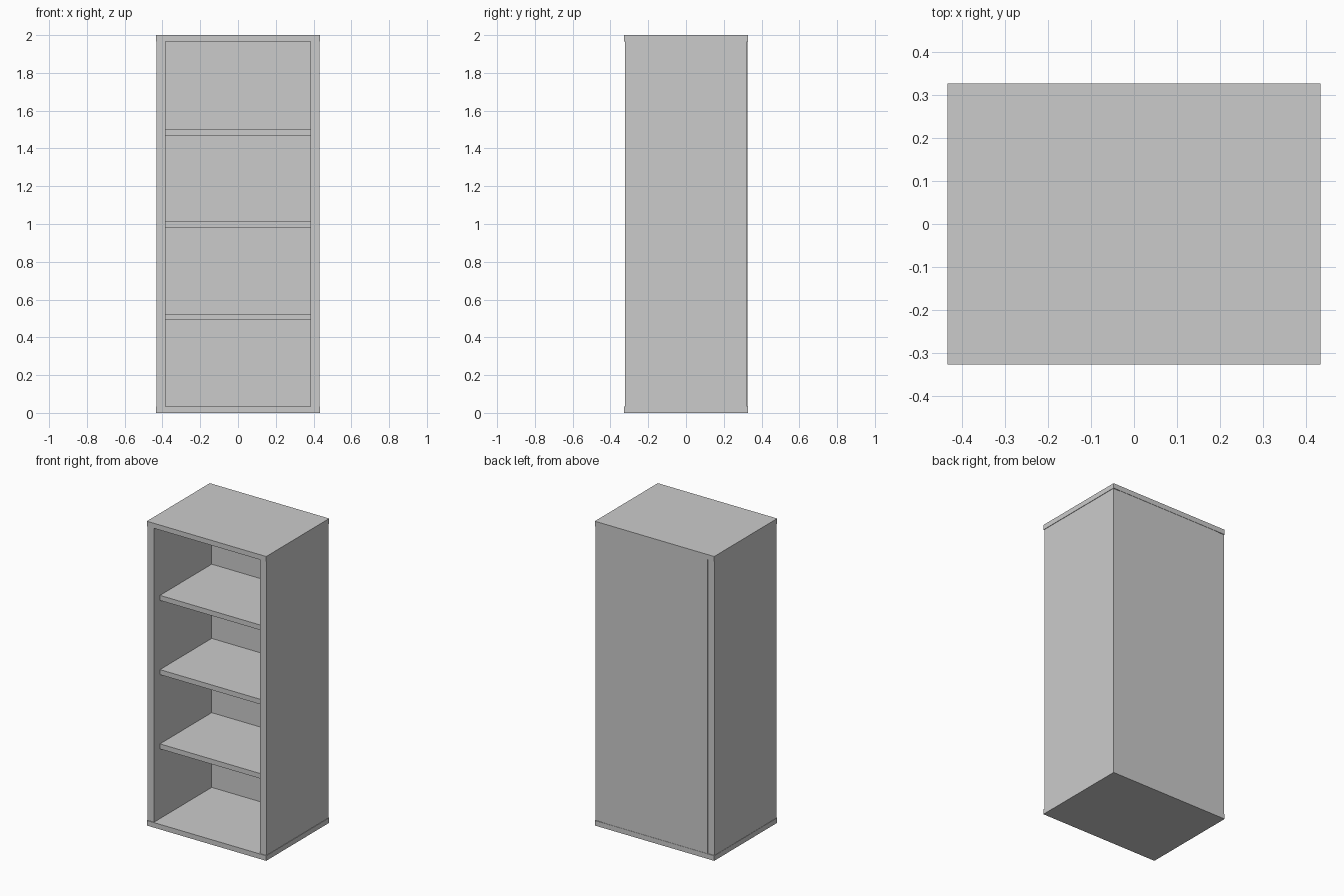
import bpy

if "Cube" in bpy.data.objects:
    bpy.data.objects.remove(bpy.data.objects["Cube"])

W, D, H = 0.434, 0.327, 2.0   # half width, half depth, height
T = 0.033                     # thickness of the horizontal boards
IN = 0.385                    # half width of the interior
BACK = 0.277                  # inner face of the back panel


def board(name, x0, x1, y0, y1, z0, z1):
    """Box-shaped board given by its extents."""
    bpy.ops.mesh.primitive_cube_add(
        size=1, location=((x0 + x1) / 2, (y0 + y1) / 2, (z0 + z1) / 2))
    ob = bpy.context.object
    ob.name = name
    ob.scale = (x1 - x0, y1 - y0, z1 - z0)
    bpy.ops.object.transform_apply(location=False, rotation=False, scale=True)
    return ob


# top and bottom boards, overhanging the carcass very slightly
board("bottom_board", -W, W, -D, D, 0, T)
board("top_board", -W, W, -D, D, H - T, H)

# side panels
board("left_side_panel", -0.432, -IN, -0.322, 0.322, T, H - T)
board("right_side_panel", IN, 0.431, -0.322, 0.322, T, H - T)

# back panel, set between the sides and a hair proud of them
board("back_panel", -IN, IN, BACK, 0.325, T, H - T)

# three shelves, set back from the front edge
for i in range(3):
    z = 0.491 + i * 0.488
    board(f"shelf_{i + 1}", -IN, IN, -0.26, BACK, z, z + T)
